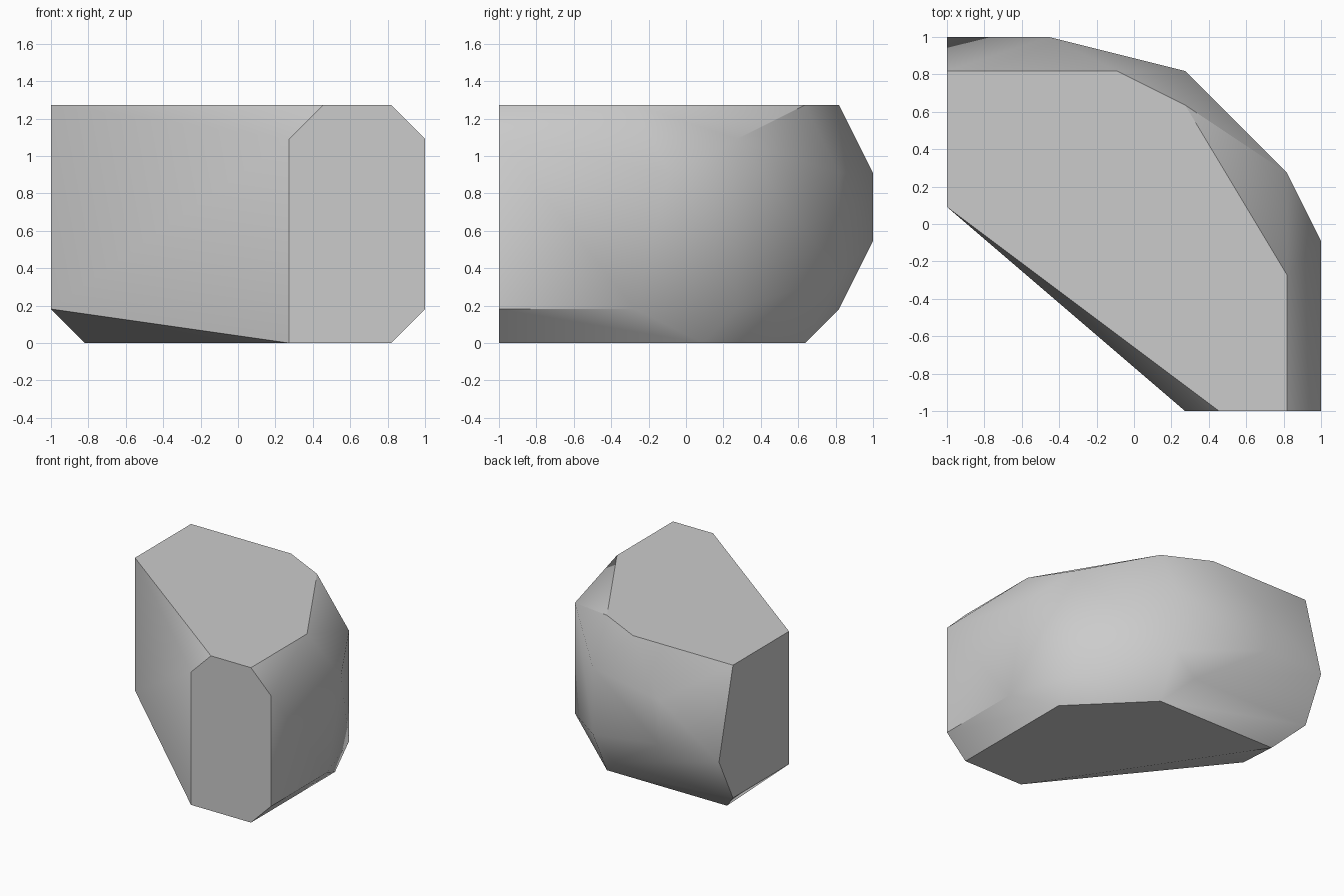
import bpy, bmesh, math
from mathutils import Vector

cube = bpy.data.objects.get("Cube")
if cube:
    bpy.data.objects.remove(cube, do_unlink=True)

UNIT = 2 / 11          # the block is cut on an 11 x 11 x 7 grid
SMOOTH_ANGLE = math.radians(38)

# Grid corners of the block, grouped by region
top = [(0, 6, 7), (0, 10, 7), (5, 10, 7), (7, 9, 7), (10, 4, 7), (10, 0, 7), (8, 0, 7)]
bottom = [(7, 0, 0), (10, 0, 0), (10, 6, 0), (7, 9, 0), (1, 9, 0)]
front = [(7, 0, 6), (11, 0, 6), (11, 0, 1)]
left = [(11, 5, 5), (11, 4, 1), (10, 7, 6), (10, 7, 1)]
back = [(7, 10, 5), (7, 10, 2), (6, 10, 1), (3, 11, 5), (3, 11, 3)]
right = [(0, 11, 3), (0, 10, 1), (0, 6, 1)]

# Wrap the corners in a convex hull and merge coplanar triangles
bm = bmesh.new()
for x, y, z in top + bottom + front + left + back + right:
    bm.verts.new(Vector((x, y, z)) * UNIT - Vector((1, 1, 0)))
bmesh.ops.convex_hull(bm, input=bm.verts)
bmesh.ops.dissolve_limit(bm, angle_limit=math.radians(0.5), verts=bm.verts, edges=bm.edges)
bmesh.ops.recalc_face_normals(bm, faces=bm.faces)

# Rounded flanks, with crisp borders round the flat top and base
for face in bm.faces:
    face.smooth = True
for edge in bm.edges:
    cap = any(abs(f.normal.z) > 0.99 for f in edge.link_faces)
    edge.smooth = not cap and edge.calc_face_angle(0) < SMOOTH_ANGLE

mesh = bpy.data.meshes.new("stone_block")
bm.to_mesh(mesh)
bm.free()

# Plain grey stone
stone = bpy.data.materials.new("stone_grey")
stone.use_nodes = True
colour = (0.6, 0.6, 0.6, 1)
stone.diffuse_color = colour
stone.node_tree.nodes["Principled BSDF"].inputs["Base Color"].default_value = colour
mesh.materials.append(stone)

block = bpy.data.objects.new("stone_block", mesh)
bpy.context.collection.objects.link(block)
